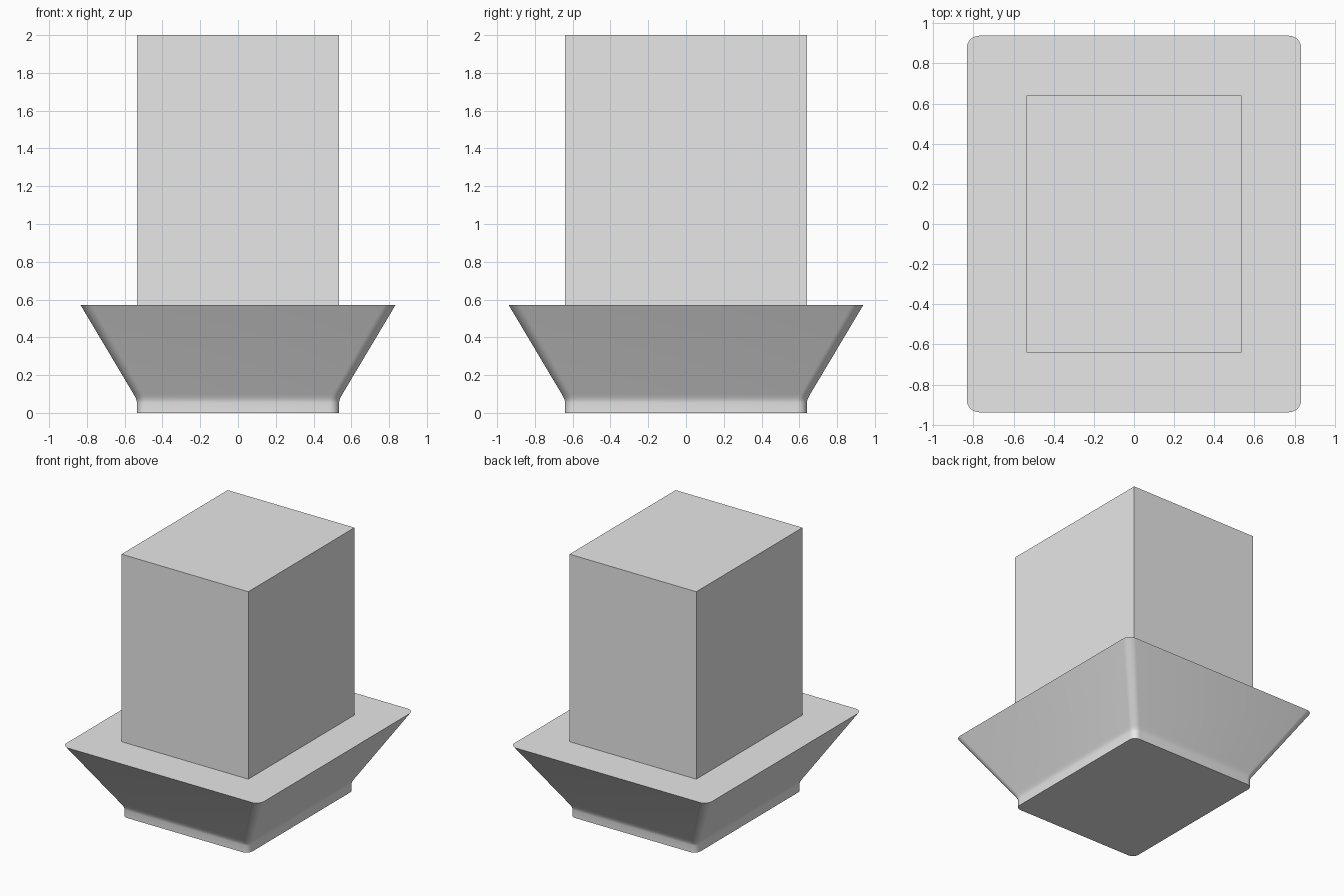
import bpy, bmesh, math

cube = bpy.data.objects.get("Cube")
if cube:
    bpy.data.objects.remove(cube, do_unlink=True)

HALF_X, HALF_Y = 0.535, 0.64
FLARE_Z = 0.57

grey = bpy.data.materials.new("light_grey")
grey.use_nodes = True
grey.diffuse_color = (0.8, 0.8, 0.8, 1)
grey.node_tree.nodes["Principled BSDF"].inputs["Base Color"].default_value = (0.8, 0.8, 0.8, 1)


def rounded_ring(bm, hx, hy, radius, z, steps=8):
    """Rounded rectangle of vertices at height z, counter-clockwise."""
    ring = []
    for i, (sx, sy) in enumerate([(1, 1), (-1, 1), (-1, -1), (1, -1)]):
        for k in range(steps + 1):
            a = math.pi / 2 * (i + k / steps)
            ring.append(bm.verts.new((sx * (hx - radius) + radius * math.cos(a),
                                      sy * (hy - radius) + radius * math.sin(a), z)))
    return ring


def finish(bm, name):
    bmesh.ops.recalc_face_normals(bm, faces=bm.faces)
    mesh = bpy.data.meshes.new(name)
    bm.to_mesh(mesh)
    bm.free()
    mesh.materials.append(grey)
    obj = bpy.data.objects.new(name, mesh)
    bpy.context.collection.objects.link(obj)
    return obj


# Flared foot: short upright rim, softened bend, then a wide taper
bm = bmesh.new()
profile = [(0, 0), (0, 0.055), (0.002, 0.067), (0.008, 0.082), (0.018, 0.1), (0.298, FLARE_Z)]
rings = [rounded_ring(bm, HALF_X + d, HALF_Y + d, 0.05 + d * 0.04, z) for d, z in profile]
for low, high in zip(rings, rings[1:]):
    n = len(low)
    for i in range(n):
        j = (i + 1) % n
        bm.faces.new((low[i], low[j], high[j], high[i]))
bm.faces.new(rings[0])
bm.faces.new(rings[-1])
foot = finish(bm, "flared_foot")
bpy.ops.object.select_all(action="DESELECT")
foot.select_set(True)
bpy.context.view_layer.objects.active = foot
bpy.ops.object.shade_smooth_by_angle(angle=math.radians(40))

# Square-edged block standing on the foot
bm = bmesh.new()
bmesh.ops.create_cube(bm, size=1)
height = 2 - FLARE_Z
for v in bm.verts:
    v.co = (v.co.x * 2 * HALF_X, v.co.y * 2 * HALF_Y, FLARE_Z + (v.co.z + 0.5) * height)
bmesh.ops.delete(bm, geom=[f for f in bm.faces if f.normal.z < -0.5], context="FACES_ONLY")
finish(bm, "upper_block")
